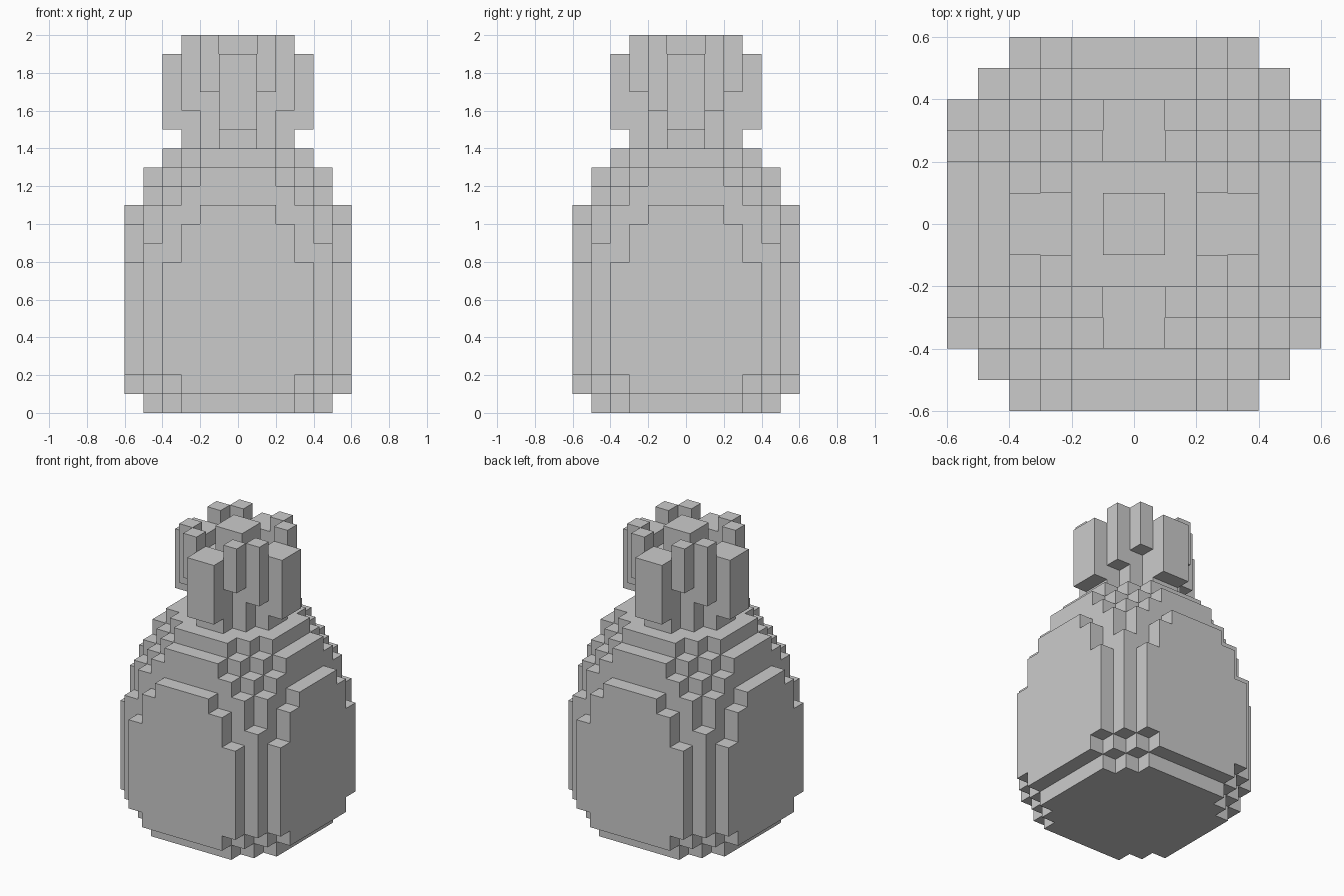
import bpy, bmesh
from mathutils import Vector

if "Cube" in bpy.data.objects:
    bpy.data.objects.remove(bpy.data.objects["Cube"])

U = 0.1  # size of one block


def block(x0, x1, y0, y1, z0, z1):
    """Cells of a box in the +x +y quadrant, mirrored into all four quadrants."""
    cells = set()
    for x in range(x0, x1):
        for y in range(y0, y1):
            for z in range(z0, z1):
                for mx in (x, -1 - x):
                    for my in (y, -1 - y):
                        cells.add((mx, my, z))
    return cells


def layer(steps, z0, z1):
    """Stepped round layer: union of centred rectangles (half x, half y), both ways round."""
    cells = set()
    for a, b in steps:
        cells |= block(0, a, 0, b, z0, z1) | block(0, b, 0, a, z0, z1)
    return cells


def build(name, cells, solid):
    """Skin the cells with only their exposed faces, merging flat areas."""
    bm = bmesh.new()
    for c in cells:
        for axis in range(3):
            for s in (-1, 1):
                n = list(c)
                n[axis] += s
                if tuple(n) in solid:
                    continue
                u, v = (axis + 1) % 3, (axis + 2) % 3
                corners = []
                for du, dv in ((0, 0), (1, 0), (1, 1), (0, 1)):
                    p = Vector(c)
                    p[axis] += (s + 1) // 2
                    p[u] += du
                    p[v] += dv
                    corners.append(bm.verts.new(p * U))
                bm.faces.new(corners if s > 0 else corners[::-1])
    bmesh.ops.remove_doubles(bm, verts=bm.verts, dist=0.001)
    bmesh.ops.dissolve_limit(bm, angle_limit=0.01, verts=bm.verts, edges=bm.edges)
    me = bpy.data.meshes.new(name)
    bm.to_mesh(me)
    bm.free()
    bpy.context.collection.objects.link(bpy.data.objects.new(name, me))


# Fruit body, bottom to top
body = set()
for steps, z0, z1 in (
    (((5, 3), (4, 4)), 0, 1),
    (((6, 3), (5, 4)), 1, 2),
    (((6, 4), (5, 5)), 2, 8),
    (((6, 3), (5, 5)), 8, 9),
    (((6, 3), (5, 4)), 9, 10),
    (((6, 2), (5, 4)), 10, 11),
    (((5, 3), (4, 4)), 11, 12),
    (((5, 2), (4, 3)), 12, 13),
    (((4, 2), (3, 3)), 13, 14),
):
    body |= layer(steps, z0, z1)

parts = {
    "fruit_body": body,
    # Thick stem with a narrower tip
    "crown_core": block(0, 2, 0, 2, 14, 18) | block(0, 1, 0, 1, 18, 20),
    # Four broad leaves, one per side
    "broad_leaves": layer(((3, 1),), 14, 19) | layer(((4, 1),), 15, 19),
    # Thin pairs of leaves at the corners
    "thin_leaves": block(1, 2, 2, 3, 17, 20) | block(2, 3, 1, 2, 16, 20),
}
# The broad leaves start outside the core
parts["broad_leaves"] -= block(0, 2, 0, 2, 14, 20)

solid = set().union(*parts.values())
for name, cells in parts.items():
    build(name, cells, solid)
